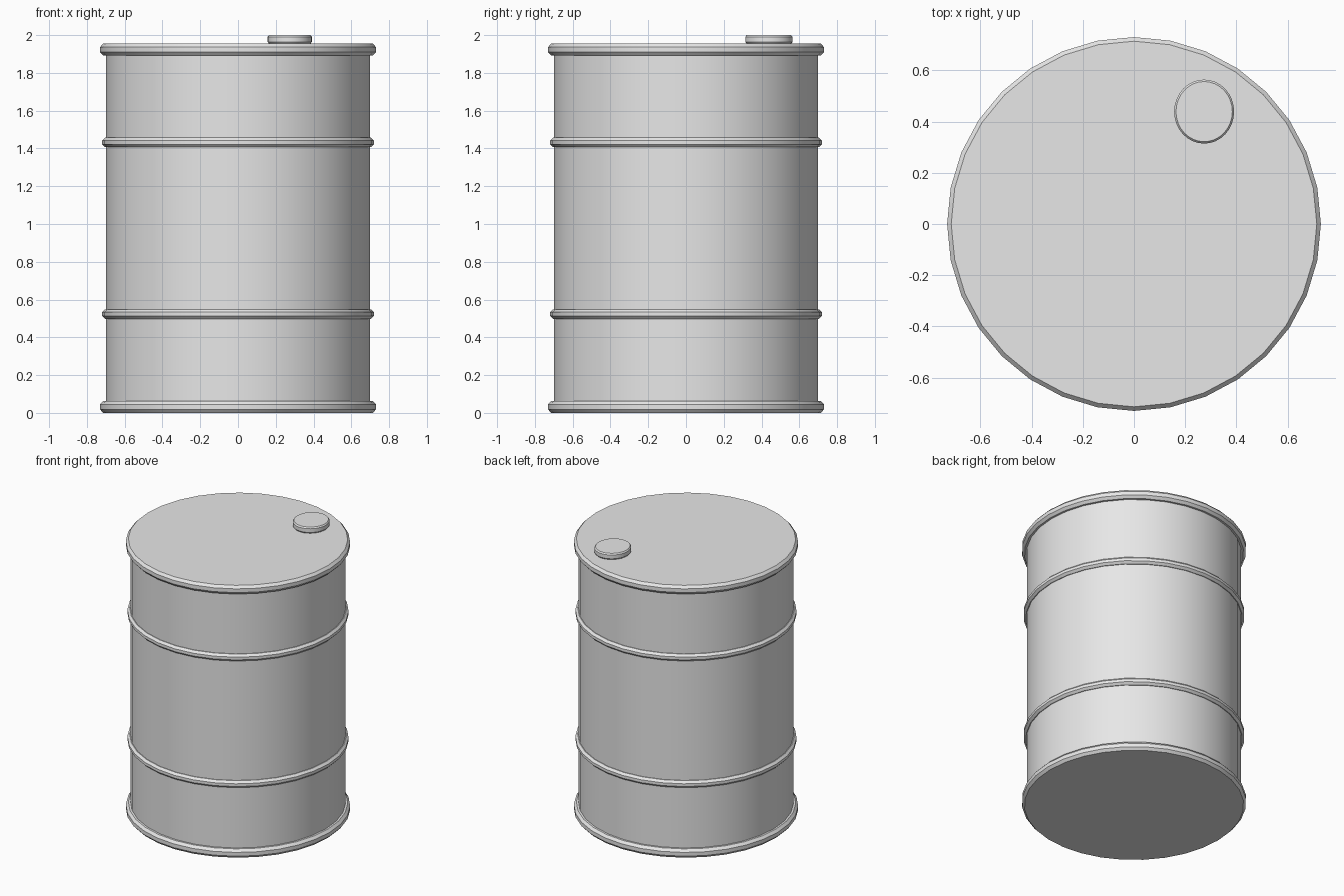
import bpy, bmesh, math

if "Cube" in bpy.data.objects:
    bpy.data.objects.remove(bpy.data.objects["Cube"])

SIDES = 32

grey = bpy.data.materials.new("plain grey metal")
grey.diffuse_color = (0.8, 0.8, 0.8, 1)
grey.use_nodes = True
grey.node_tree.nodes["Principled BSDF"].inputs["Base Color"].default_value = grey.diffuse_color


def lathe(name, profile, centre=(0, 0), scale=(1, 1)):
    """Revolve (radius, z) points, listed bottom to top, and cap both ends."""
    bm = bmesh.new()
    rings = []
    for r, z in profile:
        ring = []
        for i in range(SIDES):
            a = 2 * math.pi * i / SIDES
            ring.append(bm.verts.new((centre[0] + r * scale[0] * math.cos(a),
                                      centre[1] + r * scale[1] * math.sin(a), z)))
        rings.append(ring)
    for lo, hi in zip(rings, rings[1:]):
        for i in range(SIDES):
            j = (i + 1) % SIDES
            bm.faces.new((lo[i], lo[j], hi[j], hi[i]))
    bm.faces.new(rings[0][::-1])
    bm.faces.new(rings[-1])
    me = bpy.data.meshes.new(name)
    bm.to_mesh(me)
    bm.free()
    me.materials.append(grey)
    ob = bpy.data.objects.new(name, me)
    bpy.context.collection.objects.link(ob)
    bpy.ops.object.select_all(action='DESELECT')
    ob.select_set(True)
    bpy.context.view_layer.objects.active = ob
    bpy.ops.object.shade_smooth_by_angle(angle=math.radians(30))
    return ob


def bead(z0, z1, r_edge, r_out, chamfer):
    """Chamfered hoop profile standing out from the wall."""
    return [(r_edge, z0), (r_out, z0 + chamfer), (r_out, z1 - chamfer), (r_edge, z1)]


# Drum: bottom rim, two hoops and top rim in one wall profile
WALL = 0.70
profile = bead(0.0, 0.063, 0.714, 0.73, 0.018) + [(WALL, 0.063)]
for z0, z1 in ((0.498, 0.548), (1.407, 1.457)):
    profile += [(WALL, z0)] + bead(z0, z1, 0.705, 0.72, 0.015) + [(WALL, z1)]
profile += [(WALL, 1.892)] + bead(1.892, 1.955, 0.714, 0.73, 0.018)
lathe("drum", profile)

# Filler cap on the lid
lathe("filler_cap", bead(1.955, 2.0, 0.94, 1.0, 0.009),
      centre=(0.274, 0.439), scale=(0.117, 0.125))
